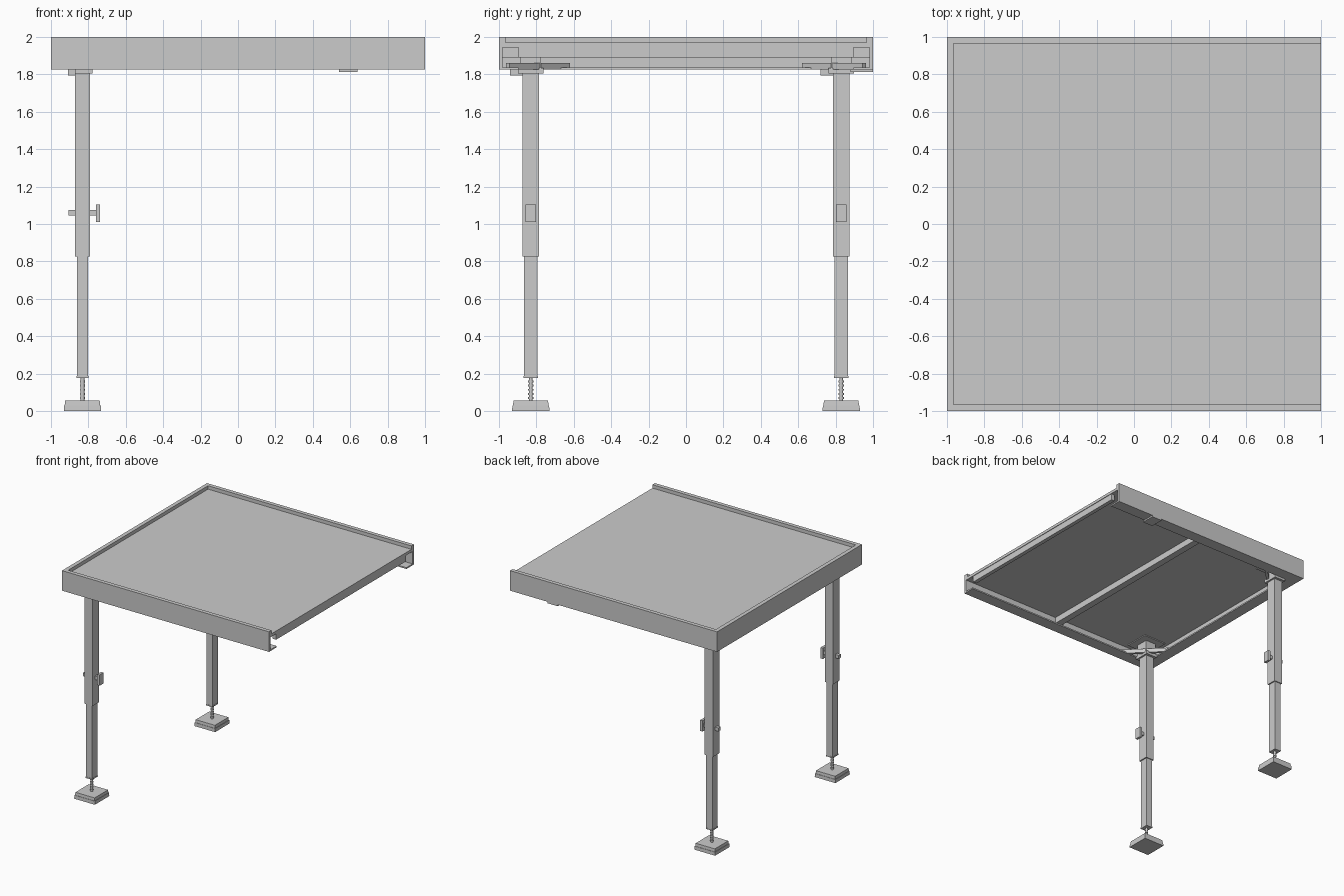
import bpy
import bmesh
from math import radians
from mathutils import Matrix, Vector

cube = bpy.data.objects.get("Cube")
if cube:
    bpy.data.objects.remove(cube, do_unlink=True)

GREY = (0.6, 0.6, 0.6, 1.0)
metal = bpy.data.materials.new("light_grey_metal")
metal.use_nodes = True
metal.diffuse_color = GREY
metal.node_tree.nodes["Principled BSDF"].inputs["Base Color"].default_value = GREY


def finish(name, bm):
    bmesh.ops.recalc_face_normals(bm, faces=bm.faces)
    mesh = bpy.data.meshes.new(name)
    bm.to_mesh(mesh)
    bm.free()
    mesh.materials.append(metal)
    obj = bpy.data.objects.new(name, mesh)
    bpy.context.scene.collection.objects.link(obj)
    return obj


def box(name, x, y, z):
    """Box from three (low, high) ranges."""
    bm = bmesh.new()
    size = [hi - lo for lo, hi in (x, y, z)]
    mid = Vector([(lo + hi) / 2 for lo, hi in (x, y, z)])
    bmesh.ops.create_cube(bm, size=1, matrix=Matrix.Translation(mid) @ Matrix.Diagonal((*size, 1)))
    return finish(name, bm)


def post(name, x, y, z, r1, r2=None, sides=12, turn=0):
    """Upright cylinder, cone or frustum."""
    bm = bmesh.new()
    place = Matrix.Translation((x, y, sum(z) / 2)) @ Matrix.Rotation(turn, 4, "Z")
    bmesh.ops.create_cone(bm, cap_ends=True, segments=sides, radius1=r1,
                          radius2=r1 if r2 is None else r2, depth=z[1] - z[0], matrix=place)
    return finish(name, bm)


def span(centre, half):
    return (centre - half, centre + half)


def side_span(side, inner, outer):
    return tuple(sorted((side * inner, side * outer)))


TOP, DECK, BASE = 2.0, 1.97, 1.825
WEB, LIP = 0.965, 0.895

# Deck panel
box("deck_panel", (-WEB, 1), (-WEB, WEB), (1.945, DECK))

# Front and back channel rails, open towards the inside
for side, label in ((-1, "front"), (1, "back")):
    box(label + "_rail_rim", (-1, 1), side_span(side, WEB, 1), (1.945, TOP))
    box(label + "_rail_web", (-1, 1), side_span(side, 0.98, 1), (BASE, 1.945))
    box(label + "_rail_lip", (-1, 1), side_span(side, LIP, 0.98), (BASE, BASE + 0.012))

# End rail on the leg side
box("end_rail_rim", (-1, -WEB), (-WEB, WEB), (1.945, TOP))
box("end_rail_web", (-1, -0.98), (-0.98, 0.98), (BASE, 1.945))
box("end_rail_lip", (-0.98, -LIP), (-LIP, LIP), (BASE, BASE + 0.012))

# Cross beams below the deck
box("middle_beam", span(0, 0.03), (-0.98, 0.98), (1.89, 1.945))
box("open_end_beam", (0.96, 0.995), (-LIP, LIP), (1.89, 1.945))

# Latch plate under the back rail
box("latch_plate", (0.54, 0.64), (0.88, 1), (1.812, BASE))

# Legs
LEG_X = -0.832
for side, label in ((-1, "front_"), (1, "back_")):
    y = side * 0.83
    # Mounting parts in the corner
    box(label + "mounting_plate", span(LEG_X, 0.11), span(y, 0.11), (1.937, 1.945))
    box(label + "leg_socket", span(LEG_X, 0.05), span(y, 0.055), (1.82, 1.94))
    box(label + "leg_collar", span(LEG_X, 0.055), span(y, 0.068), (1.805, 1.835))
    box(label + "socket_lever", (-0.91, -0.87), (y - 0.11, y - 0.04), (1.793, BASE))
    brace = box(label + "corner_brace", span(0, 0.23), span(0, 0.012), (BASE, 1.86))
    brace.location = (-0.79, side * 0.79, 0)
    brace.rotation_euler.z = side * radians(45)

    # Telescopic tubes
    box(label + "outer_tube", span(LEG_X, 0.04), span(y, 0.045), (0.825, 1.82))
    box(label + "inner_tube", span(LEG_X, 0.03), span(y, 0.037), (0.18, 0.83))
    box(label + "tube_end_cap", span(LEG_X, 0.032), span(y, 0.039), (0.176, 0.186))

    # Clamp bolt and handle
    box(label + "clamp_bolt", (-0.905, -0.87), span(y, 0.015), (1.045, 1.075))
    box(label + "clamp_stem", (-0.795, -0.755), span(y, 0.015), (1.045, 1.075))
    box(label + "clamp_handle", (-0.76, -0.737), span(y, 0.027), (1.01, 1.105))

    # Threaded spindle
    post(label + "spindle", LEG_X, y, (0.05, 0.18), 0.01)
    for i in range(5):
        low = 0.065 + i * 0.022
        post(label + "thread_ring", LEG_X, y, (low, low + 0.01), 0.014)

    # Square foot with a tapered top
    quarter = radians(45)
    post(label + "foot_base", LEG_X, y, (0, 0.03), 0.141, 0.139, 4, quarter)
    post(label + "foot_top", LEG_X, y, (0.03, 0.055), 0.134, 0.131, 4, quarter)
